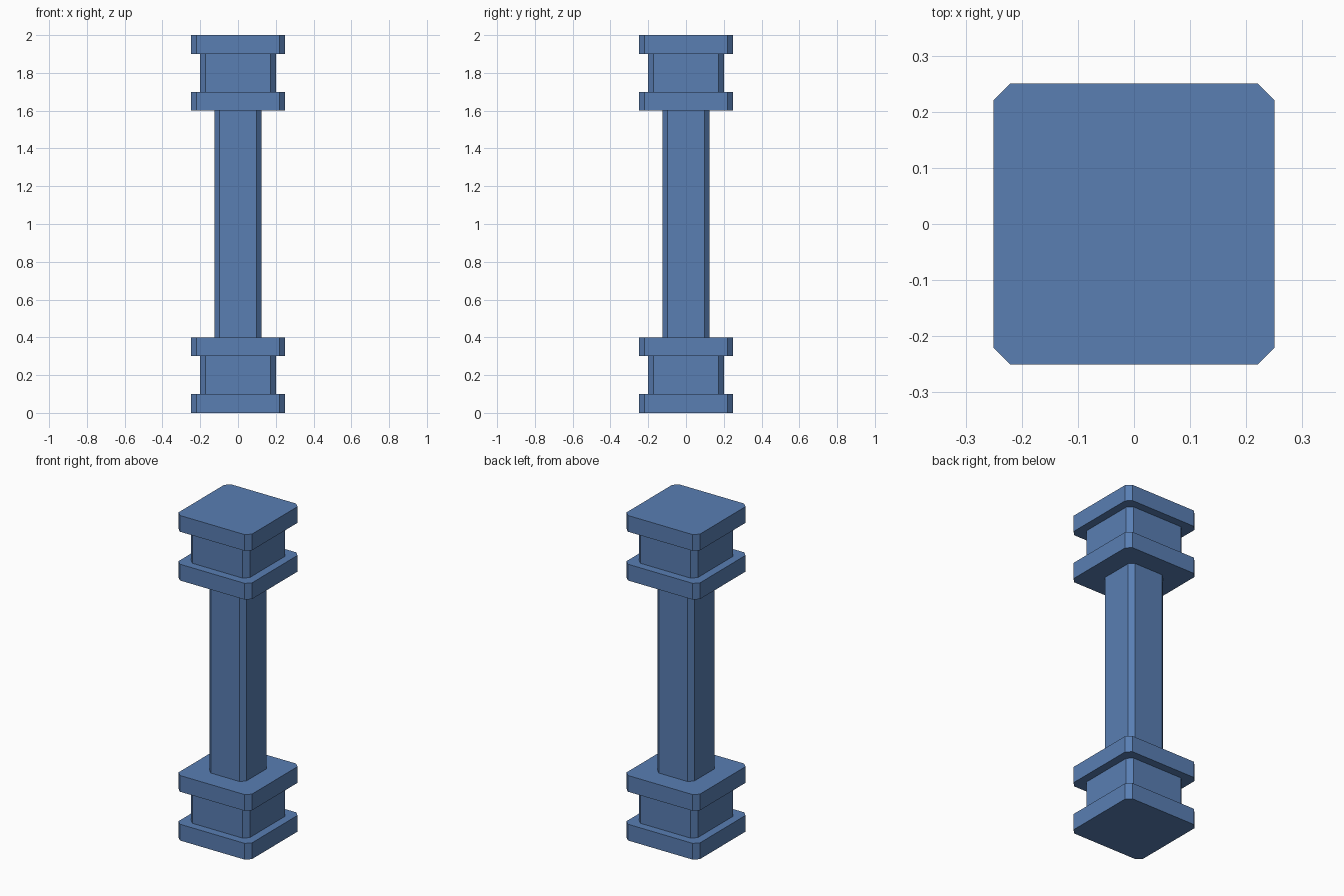
import bpy

if "Cube" in bpy.data.objects:
    bpy.data.objects.remove(bpy.data.objects["Cube"])

blue = bpy.data.materials.new("muted blue")
blue.diffuse_color = (0.10, 0.21, 0.45, 1.0)
blue.use_nodes = True
blue.node_tree.nodes["Principled BSDF"].inputs["Base Color"].default_value = blue.diffuse_color


def chamfered_block(name, half, z0, z1, cut):
    """Square prism with its four upright corners cut flat."""
    a, b = half, half - cut
    ring = [(b, -a), (a, -b), (a, b), (b, a), (-b, a), (-a, b), (-a, -b), (-b, -a)]
    verts = [(x, y, z) for z in (z0, z1) for x, y in ring]
    faces = [(i, (i + 1) % 8, (i + 1) % 8 + 8, i + 8) for i in range(8)]
    faces += [tuple(reversed(range(8))), tuple(range(8, 16))]
    mesh = bpy.data.meshes.new(name)
    mesh.from_pydata(verts, [], faces)
    mesh.materials.append(blue)
    obj = bpy.data.objects.new(name, mesh)
    bpy.context.collection.objects.link(obj)


# Base and capital: a narrower block between two wide slabs
for part, z in (("base", 0.0), ("capital", 1.6)):
    chamfered_block(part + "_lower_slab", 0.25, z, z + 0.1, 0.029)
    chamfered_block(part + "_block", 0.20, z + 0.1, z + 0.3, 0.029)
    chamfered_block(part + "_upper_slab", 0.25, z + 0.3, z + 0.4, 0.029)

# Slim shaft
chamfered_block("shaft", 0.125, 0.4, 1.6, 0.027)
